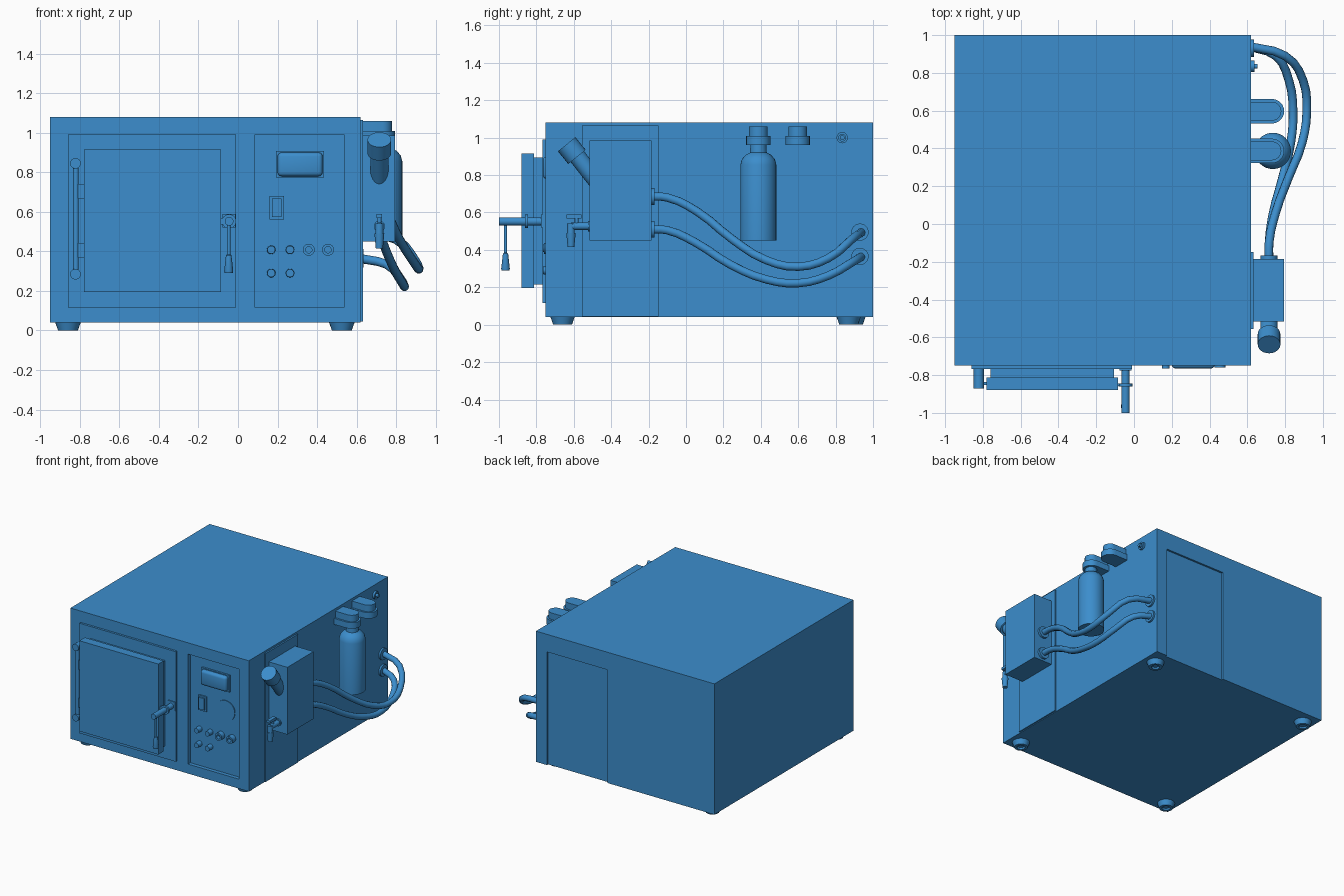
import bpy, bmesh, math
from mathutils import Vector

cube = bpy.data.objects.get("Cube")
if cube:
    bpy.data.objects.remove(cube, do_unlink=True)

BLUE = bpy.data.materials.new("blue")
BLUE.use_nodes = True
BLUE.diffuse_color = (0.045, 0.27, 0.61, 1)
BLUE.node_tree.nodes["Principled BSDF"].inputs["Base Color"].default_value = BLUE.diffuse_color


def finish(name, bm, smooth=False):
    bmesh.ops.recalc_face_normals(bm, faces=bm.faces)
    mesh = bpy.data.meshes.new(name)
    bm.to_mesh(mesh)
    bm.free()
    mesh.materials.append(BLUE)
    ob = bpy.data.objects.new(name, mesh)
    bpy.context.collection.objects.link(ob)
    if smooth:
        bpy.ops.object.select_all(action='DESELECT')
        ob.select_set(True)
        bpy.context.view_layer.objects.active = ob
        bpy.ops.object.shade_smooth_by_angle(angle=math.radians(35))
    return ob


def box(name, x, y, z, bevel=0):
    """Box from (min, max) pairs."""
    bm = bmesh.new()
    bmesh.ops.create_cube(bm, size=1)
    for v in bm.verts:
        v.co = [(a + b) / 2 + c * (b - a) for c, (a, b) in zip(v.co, (x, y, z))]
    if bevel:
        bmesh.ops.bevel(bm, geom=bm.edges[:], offset=bevel, segments=3,
                        profile=0.5, affect='EDGES')
    return finish(name, bm, bevel > 0)


def lathe(name, start, axis, profile, sides=24):
    """Revolve (radius, height) points about an axis."""
    bm = bmesh.new()
    verts = [bm.verts.new((r, 0, h)) for r, h in profile]
    edges = [bm.edges.new(pair) for pair in zip(verts, verts[1:])]
    bmesh.ops.spin(bm, geom=verts + edges, cent=(0, 0, 0), axis=(0, 0, 1),
                   angle=math.tau, steps=sides)
    bmesh.ops.remove_doubles(bm, verts=bm.verts, dist=0.0001)
    turn = Vector((0, 0, 1)).rotation_difference(Vector(axis))
    for v in bm.verts:
        v.co = turn @ v.co + Vector(start)
    return finish(name, bm, True)


def rod(name, p, q, r, r2=None, sides=24):
    d = Vector(q) - Vector(p)
    return lathe(name, p, d, [(0, 0), (r, 0), (r2 or r, d.length), (0, d.length)], sides)


def ring(name, start, axis, r, hole, height):
    """Collar with a blind hole in its end."""
    return lathe(name, start, axis, [(0, 0), (r, 0), (r, height), (hole, height),
                                     (hole, height * 0.3), (0, height * 0.3)])


def arm(name, y, r, z):
    """Wall bracket with a round free end."""
    bm = bmesh.new()
    end = 0.795 - 0.065
    pts = [(0.615, y - r)]
    pts += [(end + r * math.cos(a), y + r * math.sin(a))
            for a in (math.pi * (i / 12 - 0.5) for i in range(13))]
    pts += [(0.615, y + r)]
    face = bm.faces.new([bm.verts.new((px, py, z[0])) for px, py in pts])
    up = bmesh.ops.extrude_face_region(bm, geom=[face])["geom"]
    for v in up:
        if isinstance(v, bmesh.types.BMVert):
            v.co.z = z[1]
    return finish(name, bm, True)


def hose(name, points, r):
    curve = bpy.data.curves.new(name, 'CURVE')
    curve.dimensions = '3D'
    curve.bevel_depth = r
    curve.bevel_resolution = 3
    curve.resolution_u = 3
    curve.use_fill_caps = True
    s = curve.splines.new('BEZIER')
    s.bezier_points.add(len(points) - 1)
    for bp, p in zip(s.bezier_points, points):
        bp.co = p
        bp.handle_left_type = bp.handle_right_type = 'AUTO'
    curve.materials.append(BLUE)
    bpy.context.collection.objects.link(bpy.data.objects.new(name, curve))


# Cabinet with a recessed control bay and a recessed rear panel
body = box("cabinet", (-0.95, 0.62), (-0.75, 1.0), (0.04, 1.08))
cutters = [box("control_cutter", (0.085, 0.535), (-0.8, -0.72), (0.115, 0.99)),
           box("rear_cutter", (-0.01, 0.525), (0.985, 1.1), (0.0, 0.94))]
bpy.context.view_layer.objects.active = body
for c in cutters:
    mod = body.modifiers.new("recess", 'BOOLEAN')
    mod.object = c
    mod.operation = 'DIFFERENCE'
    mod.solver = 'EXACT'
    bpy.ops.object.modifier_apply(modifier=mod.name)
    bpy.data.objects.remove(c, do_unlink=True)

# Feet
for x, back in ((-0.86, 0.895), (0.525, 0.87)):
    for y in (-0.66, back):
        lathe("foot", (x, y, 0), (0, 0, 1),
              [(0, 0.015), (0.03, 0.015), (0.03, 0), (0.05, 0), (0.065, 0.042), (0, 0.042)])

# Door
box("door_surround", (-0.86, -0.01), (-0.767, -0.745), (0.115, 0.99))
box("door_inner", (-0.76, -0.105), (-0.815, -0.76), (0.215, 0.895))
box("door_slab", (-0.78, -0.085), (-0.88, -0.812), (0.195, 0.915))

# Hinge
rod("hinge_rod", (-0.82, -0.845, 0.285), (-0.82, -0.845, 0.845), 0.014)
for z, inner in ((0.845, 0.705), (0.285, 0.405)):
    rod("hinge_post", (-0.822, -0.75, z), (-0.822, -0.87, z), 0.027)
    box("hinge_arm", (-0.825, -0.775), (-0.853, -0.837), (inner - 0.037, inner + 0.037))

# Latch
box("latch_base", (-0.078, -0.012), (-0.775, -0.75), (0.52, 0.59))
rod("latch_shaft", (-0.045, -0.75, 0.552), (-0.045, -1.0, 0.552), 0.022)
rod("latch_collar", (-0.045, -0.845, 0.552), (-0.045, -0.86, 0.552), 0.036)
box("latch_tab", (-0.09, -0.045), (-0.858, -0.845), (0.535, 0.57))
lathe("latch_handle", (-0.047, -0.965, 0.55), (0, 0, -1),
      [(0, 0), (0.009, 0), (0.009, 0.165), (0.014, 0.17), (0.023, 0.25), (0.02, 0.26), (0, 0.26)])

# Controls
FRONT = (0, -1, 0)
box("display_frame", (0.192, 0.436), (-0.735, -0.715), (0.773, 0.907))
box("display_lens", (0.2, 0.428), (-0.765, -0.71), (0.78, 0.9), 0.02)
box("switch_frame", (0.16, 0.232), (-0.73, -0.715), (0.56, 0.68))
box("switch_rocker", (0.172, 0.22), (-0.742, -0.715), (0.575, 0.668))
rod("dial", (0.4, -0.715, 0.615), (0.4, -0.726, 0.615), 0.08, sides=40)
for x in (0.168, 0.263):
    for z in (0.408, 0.29):
        rod("knob", (x, -0.715, z), (x, -0.765, z), 0.022, 0.02)
for x in (0.358, 0.455):
    ring("jack", (x, -0.715, 0.408), FRONT, 0.03, 0.016, 0.045)

# Side unit
box("side_plate", (0.615, 0.632), (-0.555, -0.148), (0.045, 1.065))
box("side_box", (0.625, 0.795), (-0.515, -0.185), (0.45, 0.985))
X = 0.715
rod("filler_tube", (X, -0.44, 0.72), (X, -0.6, 0.923), 0.046)
rod("filler_cap", (X, -0.583, 0.897), (X, -0.638, 0.965), 0.06)

# Tap
rod("tap_pipe", (X, -0.5, 0.527), (X, -0.615, 0.527), 0.02)
rod("tap_flange", (X, -0.515, 0.527), (X, -0.525, 0.527), 0.028)
rod("tap_spout", (X, -0.615, 0.54), (X, -0.615, 0.46), 0.02)
rod("tap_nozzle", (X, -0.615, 0.49), (X, -0.615, 0.415), 0.025, 0.018)
rod("tap_stem", (X, -0.585, 0.527), (X, -0.585, 0.58), 0.01)
box("tap_lever", (X - 0.014, X + 0.014), (-0.64, -0.56), (0.568, 0.588))

# Hoses and their collars
hose("upper_hose", [(X, -0.2, 0.685), (X, -0.1, 0.68), (0.75, 0.06, 0.605), (0.82, 0.25, 0.455),
                    (0.89, 0.43, 0.345), (0.915, 0.6, 0.31), (0.895, 0.76, 0.355),
                    (0.80, 0.89, 0.46), (0.61, 0.94, 0.495)], 0.023)
hose("lower_hose", [(X, -0.2, 0.51), (X, -0.1, 0.505), (0.735, 0.05, 0.44), (0.785, 0.24, 0.32),
                    (0.83, 0.43, 0.242), (0.842, 0.6, 0.222), (0.82, 0.76, 0.262),
                    (0.75, 0.89, 0.335), (0.61, 0.94, 0.365)], 0.023)
for z_box, z_wall in ((0.685, 0.495), (0.51, 0.365)):
    rod("box_collar", (X, -0.19, z_box), (X, -0.168, z_box), 0.045)
    rod("wall_collar", (0.615, 0.93, z_wall), (0.634, 0.93, z_wall), 0.046)

# Bottle and its brackets
lathe("bottle", (0.735, 0.387, 0.45), (0, 0, 1),
      [(0, 0), (0.096, 0), (0.096, 0.405), (0.088, 0.435), (0.068, 0.458),
       (0.045, 0.47), (0.042, 0.52), (0, 0.52)], 32)
for y in (0.387, 0.597):
    arm("bracket_top", y, 0.05, (0.98, 1.06))
    arm("bracket_lip", y, 0.065, (0.96, 1.008))

# Rear side fitting
ring("fitting_collar", (0.615, 0.835, 1.0), (1, 0, 0), 0.03, 0.018, 0.022)
rod("fitting_pin", (0.615, 0.835, 1.0), (0.655, 0.835, 1.0), 0.013)
